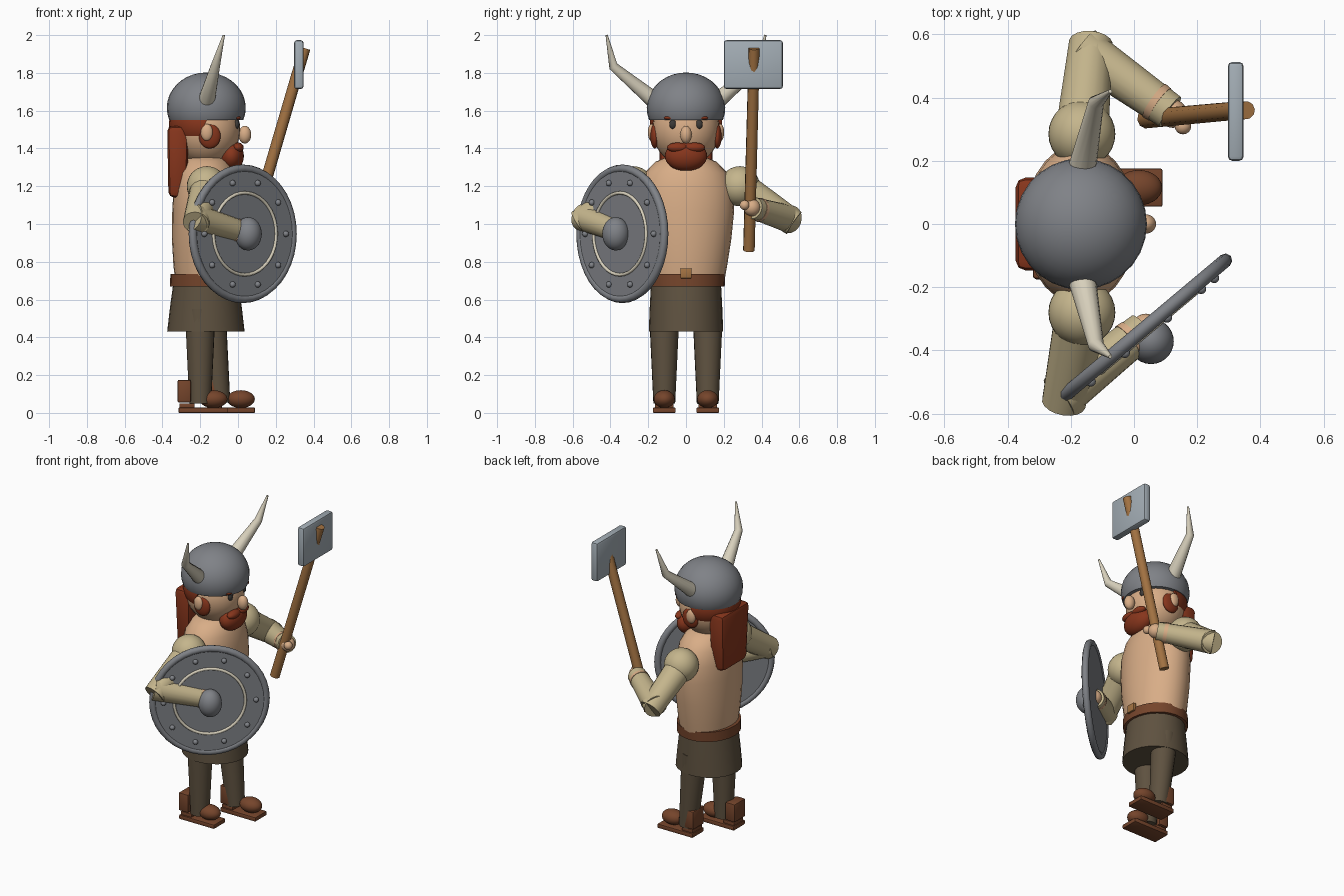
import bpy, bmesh, math
from mathutils import Vector, Matrix

cube = bpy.data.objects.get("Cube")
if cube:
    bpy.data.objects.remove(cube, do_unlink=True)


def material(name, *srgb):
    m = bpy.data.materials.new(name)
    col = [c / 12.92 if c < 0.04 else ((c + 0.055) / 1.055) ** 2.4 for c in srgb] + [1]
    m.use_nodes = True
    m.diffuse_color = col
    m.node_tree.nodes["Principled BSDF"].inputs["Base Color"].default_value = col
    return m


SKIN = material("skin", .85, .68, .53)
SLEEVE = material("sleeve khaki", .77, .71, .55)
IRON = material("dark iron", .50, .51, .53)
STEEL = material("axe steel", .64, .68, .71)
WOOD = material("wood", .64, .45, .26)
HAIR = material("red hair", .53, .21, .11)
CLOTH = material("brown cloth", .37, .32, .25)
LEATHER = material("leather", .46, .27, .17)
HORN = material("horn", .85, .82, .74)
EYE = material("eye grey", .24, .23, .22)


def finish(name, bm, mat, angle=40):
    bmesh.ops.recalc_face_normals(bm, faces=bm.faces)
    mesh = bpy.data.meshes.new(name)
    bm.to_mesh(mesh)
    bm.free()
    mesh.materials.append(mat)
    ob = bpy.data.objects.new(name, mesh)
    bpy.context.collection.objects.link(ob)
    bpy.ops.object.select_all(action='DESELECT')
    ob.select_set(True)
    bpy.context.view_layer.objects.active = ob
    bpy.ops.object.shade_smooth_by_angle(angle=math.radians(angle))
    return ob


def ball(name, mat, loc, radii, cut=None):
    """Ellipsoid; cut = (point, normal) removes the side the normal points to."""
    bm = bmesh.new()
    bmesh.ops.create_uvsphere(bm, u_segments=28, v_segments=18, radius=1)
    bmesh.ops.transform(bm, matrix=Matrix.Translation(loc) @ Matrix.Diagonal((*radii, 1)), verts=bm.verts)
    if cut:
        bmesh.ops.bisect_plane(bm, geom=bm.verts[:] + bm.edges[:] + bm.faces[:], plane_co=cut[0],
                               plane_no=cut[1], clear_outer=True)
        bmesh.ops.holes_fill(bm, edges=[e for e in bm.edges if e.is_boundary])
    return finish(name, bm, mat)


def box(name, mat, lo, hi, bevel=0.0, taper=1.0):
    """Box between two corners; taper narrows the lower end."""
    lo, hi = Vector(lo), Vector(hi)
    bm = bmesh.new()
    bmesh.ops.create_cube(bm, size=1)
    for v in bm.verts:
        s = taper if v.co.z < 0 else 1
        v.co = (lo + hi) / 2 + Vector((v.co.x * s, v.co.y * s, v.co.z)) * (hi - lo)
    if bevel:
        bmesh.ops.bevel(bm, geom=bm.edges[:], offset=bevel, segments=2, affect='EDGES', profile=0.5)
    return finish(name, bm, mat, 30)


def skin_rings(name, mat, rings, angle=40):
    bm = bmesh.new()
    loops = [[bm.verts.new(p) for p in ring] for ring in rings]
    n = len(loops[0])
    for a, b in zip(loops, loops[1:]):
        for i in range(n):
            bm.faces.new((a[i], a[(i + 1) % n], b[(i + 1) % n], b[i]))
    bm.faces.new(loops[0])
    bm.faces.new(loops[-1])
    return finish(name, bm, mat, angle)


def lathe(name, mat, profile, cx=0.0, cy=0.0, n=28):
    """Upright body from (z, x radius, y radius) rows."""
    turn = [2 * math.pi * i / n for i in range(n)]
    return skin_rings(name, mat, [[(cx + rx * math.cos(t), cy + ry * math.sin(t), z) for t in turn]
                                  for z, rx, ry in profile])


def tube(name, mat, points, radii, n=18):
    """Round tube along a path with one radius per point."""
    pts = [Vector(p) for p in points]
    rings = []
    for i, p in enumerate(pts):
        d = (pts[min(i + 1, len(pts) - 1)] - pts[max(i - 1, 0)]).normalized()
        u = d.orthogonal().normalized() if i == 0 else (u - d * u.dot(d)).normalized()
        w = d.cross(u)
        rings.append([p + radii[i] * (u * math.cos(2 * math.pi * k / n) + w * math.sin(2 * math.pi * k / n))
                      for k in range(n)])
    return skin_rings(name, mat, rings)


CX = -0.17
SIDES = (("right", -1), ("left", 1))

# Torso, belt and kilt
lathe("torso", SKIN, [(.68, .16, .20), (.78, .172, .218), (.92, .18, .24), (1.07, .178, .255), (1.18, .172, .25),
                      (1.27, .155, .22), (1.33, .125, .16), (1.36, .08, .09)], CX)
lathe("belt", LEATHER, [(.67, .19, .205), (.735, .188, .208)], CX)
box("buckle", WOOD, (.005, -.03, .712), (.03, .03, .765), .005)
lathe("kilt", CLOTH, [(.43, .205, .197), (.56, .19, .192), (.69, .172, .185)], CX)

# Legs and shoes, one foot ahead of the other
for side, s in SIDES:
    y, step = s * .115, .145 * (s > 0)
    tube(side + "_leg", CLOTH, [(-.2 + step * .4, y, .55), (-.2 + step * .45, y, .43), (-.2 + step * .7, y, .05)],
         [.077, .076, .058])
    ball(side + "_shoe", LEATHER, (-.13 + step, y, .073), (.074, .056, .047))
    box(side + "_sole", LEATHER, (-.315 + step, y - .06, 0), (-.055 + step, y + .06, .028), .005)
    box(side + "_heel", LEATHER, (-.31 + step, y - .05, .025), (-.23 + step, y + .05, .05), .004)
    box(side + "_boot_back", LEATHER, (-.32 + step, y - .058, .055), (-.25 + step, y + .058, .175), .008)

# Head and face
ball("head", SKIN, (CX, 0, 1.5), (.182, .178, .19))
lathe("neck", SKIN, [(1.28, .1, .1), (1.4, .1, .1)], CX)
ball("hair", HAIR, (CX, 0, 1.53), (.196, .192, .16), ((-.19, 0, 1.5), (1, 0, -.5)))
box("hair_tail", HAIR, (-.375, -.148, 1.14), (-.262, .148, 1.52), .03, .88)
ball("nose", SKIN, (.036, 0, 1.473), (.034, .031, .047))
ball("beard", HAIR, (-.035, 0, 1.36), (.066, .112, .08))
for side, s in SIDES:
    ball(side + "_moustache", HAIR, (.0, s * .045, 1.405), (.03, .056, .026))
    ball(side + "_eye", EYE, (-.007, s * .07, 1.528), (.014, .018, .025))
    ball(side + "_brow", HAIR, (-.008, s * .085, 1.562), (.022, .032, .011))
    ball(side + "_sideburn", HAIR, (-.15, s * .165, 1.465), (.058, .024, .065))
    ball(side + "_ear", SKIN, (-.165, s * .182, 1.485), (.032, .02, .045))

# Horned helmet
ball("helmet", IRON, (CX + .002, 0, 1.615), (.209, .208, .187), ((0, 0, 1.55), (0, 0, -1)))
for side, s in SIDES:
    tube(side + "_horn", HORN, [(-.17, s * .15, 1.64), (-.12, s * .385, 1.835), (-.075, s * .42, 2.0)],
         [.047, .025, .006], 14)

# Arms
arms = {"left": ((-.165, .285, 1.2), (-.14, .535, 1.03), (.115, .355, 1.085)),
        "right": ((-.165, -.28, 1.2), (-.215, -.53, 1.03), (.03, -.335, .955))}
for side, (shoulder, elbow, wrist) in arms.items():
    a, b, c = Vector(shoulder), Vector(elbow), Vector(wrist)
    ball(side + "_shoulder", SLEEVE, shoulder, (.106, .106, .106))
    tube(side + "_upper_arm", SLEEVE, [a, b + (b - a).normalized() * .045], [.085, .07])
    tube(side + "_forearm", SLEEVE, [b - (c - b).normalized() * .03, c], [.074, .058])
    tube(side + "_cuff_stripe", SKIN, [b.lerp(c, .8), b.lerp(c, .87)], [.064, .062])
    hand = c + (c - b).normalized() * .01
    ball(side + "_hand", SKIN, hand, (.045, .045, .045))
ball("thumb", SKIN, (.155, .31, 1.1), (.026, .026, .026))

# Axe
tube("axe_handle", WOOD, [(.04, .333, .86), (.315, .358, 1.80), (.355, .36, 1.93)], [.031, .03, .029], 10)
box("axe_head", STEEL, (.297, .2, 1.715), (.347, .513, 1.973), .014)

# Round shield, built flat and then stood up facing outward
centre = Vector((.025, -.337, .948))
normal = Vector((math.sin(math.radians(40)), -math.cos(math.radians(40)), 0))
along = Vector((0, 0, 1)).cross(normal)
place = Matrix.Translation(centre) @ Matrix((along, (0, 0, 1), -normal)).transposed().to_4x4()


def shield_ring(name, mat, major, minor, depth):
    bm = bmesh.new()
    n, k = 40, 8
    grid = [[bm.verts.new(((major + minor * math.cos(2 * math.pi * j / k)) * math.cos(2 * math.pi * i / n),
                           (major + minor * math.cos(2 * math.pi * j / k)) * math.sin(2 * math.pi * i / n),
                           -depth + minor * math.sin(2 * math.pi * j / k))) for j in range(k)] for i in range(n)]
    for i in range(n):
        for j in range(k):
            a, b = grid[i], grid[(i + 1) % n]
            bm.faces.new((a[j], b[j], b[(j + 1) % k], a[(j + 1) % k]))
    bmesh.ops.transform(bm, matrix=place, verts=bm.verts)
    finish(name, bm, mat, 60)


tube("shield_board", IRON, [centre - normal * .014, centre + normal * .016], [.35, .35], 40)
shield_ring("shield_rim", IRON, .345, .022, 0)
shield_ring("shield_band", HORN, .217, .009, .017)
ball("shield_boss", IRON, centre + normal * .045, (.072, .072, .088))
for i in range(10):
    t = 2 * math.pi * i / 10
    spot = place @ Vector((.282 * math.cos(t), .282 * math.sin(t), -.02))
    ball("shield_rivet", IRON, spot, (.016, .016, .016))
